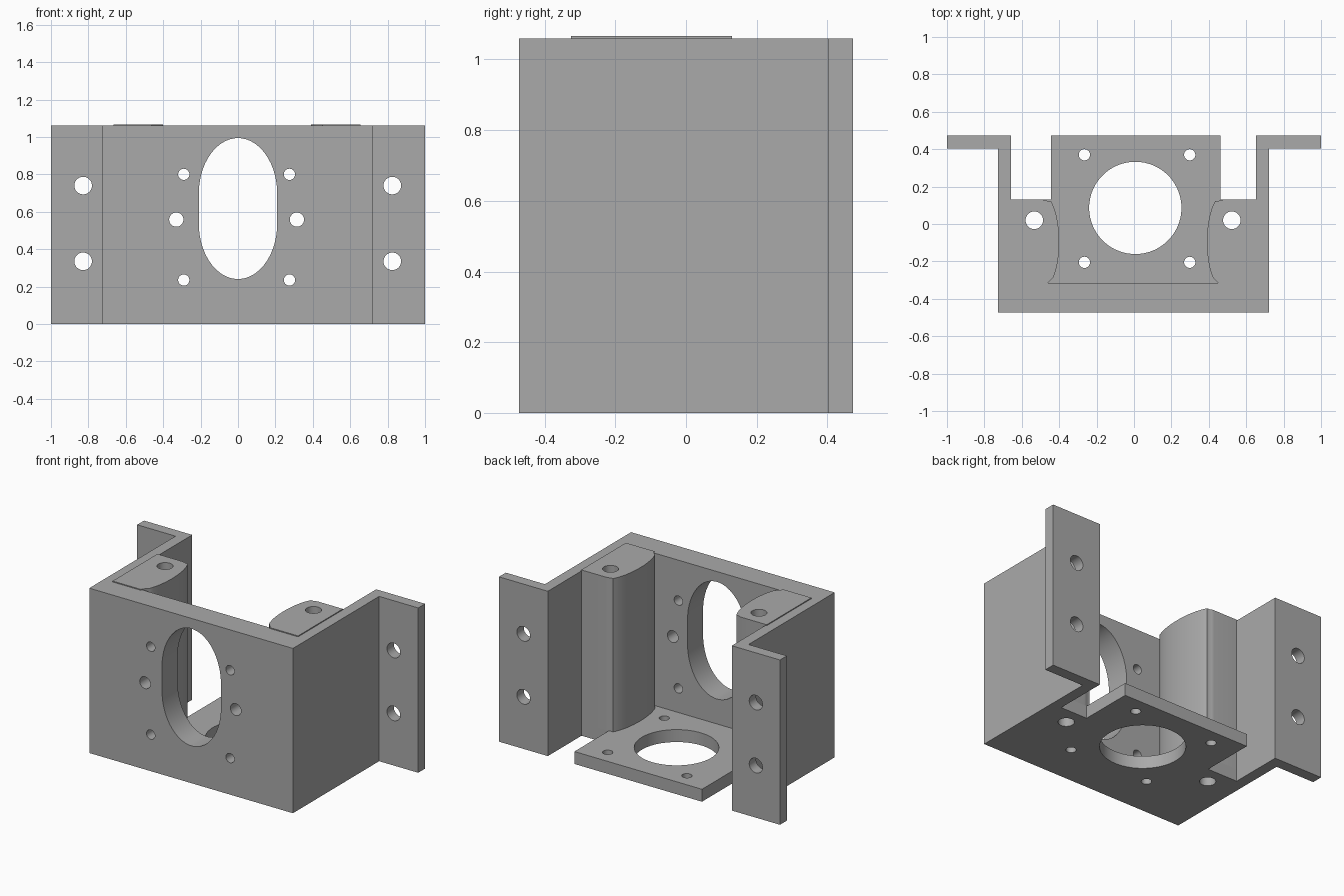
import bpy
import bmesh
from math import cos, sin, pi, radians
from mathutils import Matrix

HEIGHT = 1.06
BASE = 0.08

old = bpy.data.objects.get("Cube")
if old:
    bpy.data.objects.remove(old)

grey = bpy.data.materials.new("plain grey")
grey.use_nodes = True
colour = (0.4, 0.4, 0.4, 1)
grey.diffuse_color = colour
grey.node_tree.nodes["Principled BSDF"].inputs["Base Color"].default_value = colour


def extrude(name, outline, bottom, top, matrix=Matrix()):
    """Extrude an XY outline from bottom to top."""
    bm = bmesh.new()
    face = bm.faces.new([bm.verts.new((x, y, bottom)) for x, y in outline])
    result = bmesh.ops.extrude_face_region(bm, geom=[face])
    verts = [v for v in result["geom"] if isinstance(v, bmesh.types.BMVert)]
    bmesh.ops.translate(bm, verts=verts, vec=(0, 0, top - bottom))
    bm.transform(matrix)
    bmesh.ops.recalc_face_normals(bm, faces=bm.faces)
    mesh = bpy.data.meshes.new(name)
    bm.to_mesh(mesh)
    bm.free()
    mesh.materials.append(grey)
    obj = bpy.data.objects.new(name, mesh)
    bpy.context.collection.objects.link(obj)
    return obj


def oval(cx, cy, rx, ry, straight=0, count=48):
    """Ellipse outline, optionally split by a straight middle section."""
    points = []
    for i in range(count):
        a = 2 * pi * (i + 0.5) / count
        shift = straight if sin(a) > 0 else -straight
        points.append((cx + rx * cos(a), cy + ry * sin(a) + shift))
    return points


def drill(obj, outlines, matrix=Matrix()):
    """Cut each outline right through the object."""
    bpy.context.view_layer.objects.active = obj
    for outline in outlines:
        cutter = extrude("hole_cutter", outline, -2, 2, matrix)
        cutter.hide_render = True
        mod = obj.modifiers.new("hole", 'BOOLEAN')
        mod.operation = 'DIFFERENCE'
        mod.solver = 'EXACT'
        mod.object = cutter
        bpy.ops.object.modifier_apply(modifier=mod.name)
        bpy.data.objects.remove(cutter)


def smooth(obj):
    bpy.ops.object.select_all(action='DESELECT')
    obj.select_set(True)
    bpy.context.view_layer.objects.active = obj
    bpy.ops.object.shade_smooth_by_angle(angle=radians(30))


# Front wall, side walls and rear mounting flanges in one folded outline
shell = extrude("bracket_shell", [
    (-0.727, -0.473), (0.722, -0.473), (0.722, 0.403), (1, 0.403),
    (1, 0.473), (0.652, 0.473), (0.652, -0.315), (-0.657, -0.315),
    (-0.657, 0.473), (-1, 0.473), (-1, 0.403), (-0.727, 0.403)], 0, HEIGHT)

# Holes running front to back: oval window, small holes, flange holes
front_holes = [oval(0, 0.617, 0.21, 0.3, straight=0.077)]
front_holes += [oval(x, z, 0.03, 0.03) for x in (-0.29, 0.275) for z in (0.235, 0.8)]
front_holes += [oval(x, 0.558, 0.038, 0.038) for x in (-0.33, 0.315)]
front_holes += [oval(x, z, 0.047, 0.047) for x in (-0.828, 0.825) for z in (0.335, 0.74)]
drill(shell, front_holes, Matrix.Rotation(pi / 2, 4, 'X'))
smooth(shell)

# Base plate with rear tongue
base = extrude("base_plate", [
    (-0.657, -0.315), (0.652, -0.315), (0.652, 0.13), (0.463, 0.13),
    (0.463, 0.473), (-0.445, 0.473), (-0.445, 0.13), (-0.657, 0.13)], 0, BASE)
pillar_holes = [oval(x, 0.02, 0.047, 0.047) for x in (-0.533, 0.523)]
base_holes = [oval(0.007, 0.086, 0.247, 0.247)]
base_holes += [oval(x, y, 0.03, 0.03) for x in (-0.265, 0.298) for y in (-0.205, 0.37)]
drill(base, base_holes + pillar_holes)
smooth(base)

# Bulging screw pillars on both sides, slightly proud of the walls
for side, name in ((-1, "right_pillar"), (1, "left_pillar")):
    rounded = []
    for i in range(17):     # long shallow bulge facing the middle
        a = radians(-52 + 107 * i / 16)
        rounded.append((0.517 - 0.122 * cos(a) ** 0.8, -0.095 + 0.265 * sin(a)))
    rounded[0] = (0.455, -0.315)
    corner = [(0.455, 0.122), (0.468, 0.128), (0.485, 0.13)]
    outline = [(0.66, -0.325), (0.458, -0.325)] + rounded + corner + [(0.66, 0.13)]
    pillar = extrude(name, [(side * x - 0.005, y) for x, y in outline], BASE, HEIGHT + 0.006)
    drill(pillar, [pillar_holes[0 if side < 0 else 1]])
    smooth(pillar)
